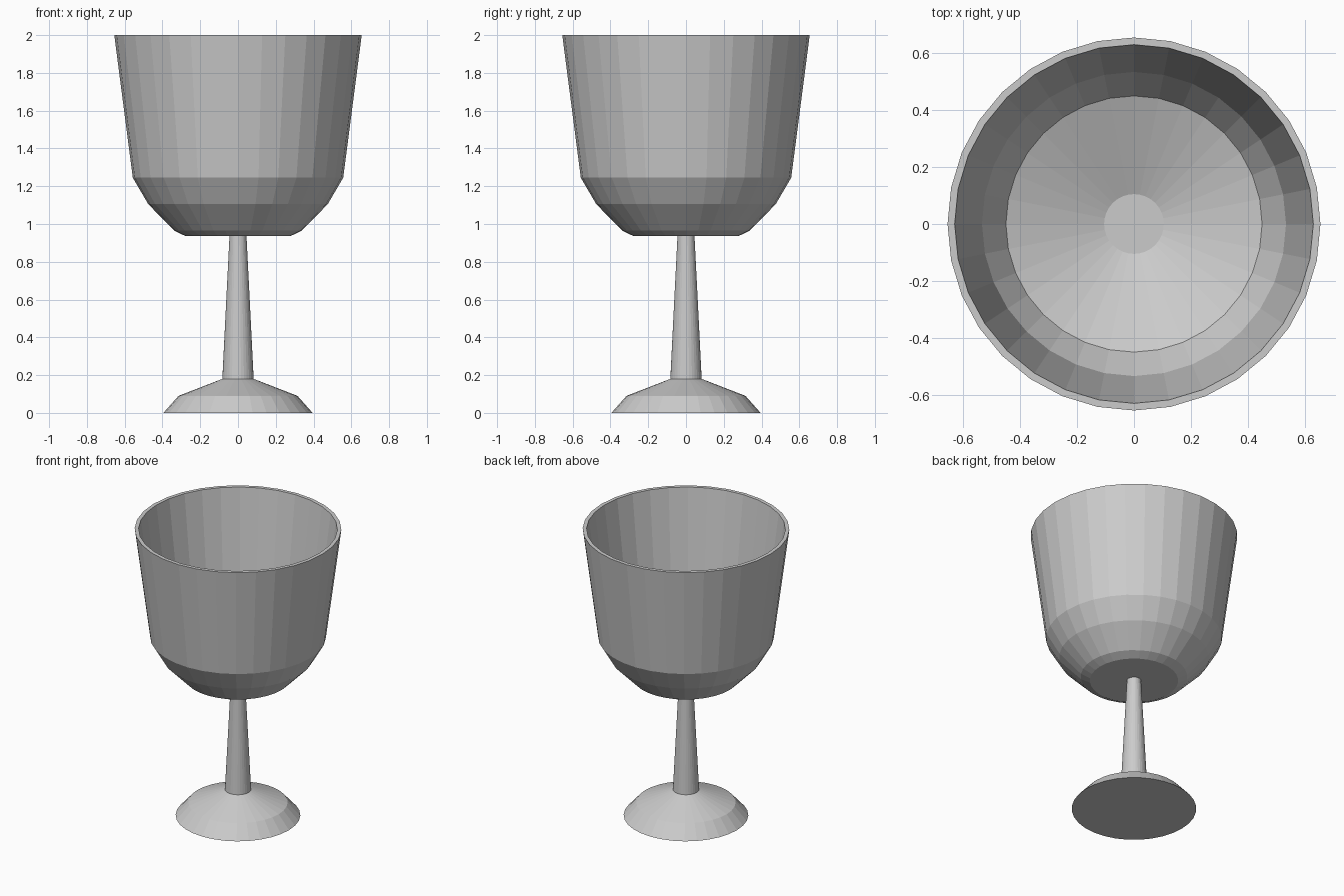
import bpy, bmesh
from math import cos, sin, tau

if "Cube" in bpy.data.objects:
    bpy.data.objects.remove(bpy.data.objects["Cube"])

SIDES = 32


def lathe(name, profile):
    """Revolve (radius, z) points around z; a zero radius closes to a pole."""
    bm = bmesh.new()
    rings = []
    for r, z in profile:
        if r == 0:
            rings.append([bm.verts.new((0, 0, z))] * SIDES)
        else:
            rings.append([bm.verts.new((r * cos(tau * i / SIDES), r * sin(tau * i / SIDES), z))
                          for i in range(SIDES)])
    for a, b in zip(rings, rings[1:]):
        for i in range(SIDES):
            j = (i + 1) % SIDES
            bm.faces.new(dict.fromkeys((a[i], a[j], b[j], b[i])))
    mesh = bpy.data.meshes.new(name)
    bm.to_mesh(mesh)
    bm.free()
    obj = bpy.data.objects.new(name, mesh)
    bpy.context.collection.objects.link(obj)
    return obj


# Foot: flat underside, two sloping bands up to the stem
lathe("foot", [(0, 0), (0.395, 0), (0.315, 0.09), (0.083, 0.18)])

# Tapering stem
lathe("stem", [(0.083, 0.18), (0.045, 0.937)])

# Bowl: outside from the stem up, over the thin rim, down to the inner floor
lathe("bowl", [
    (0.045, 0.937), (0.28, 0.937), (0.338, 0.965), (0.475, 1.105), (0.557, 1.245),
    (0.655, 2.0), (0.63, 2.0),
    (0.534, 1.25), (0.45, 1.11), (0.105, 0.97), (0, 0.97),
])
